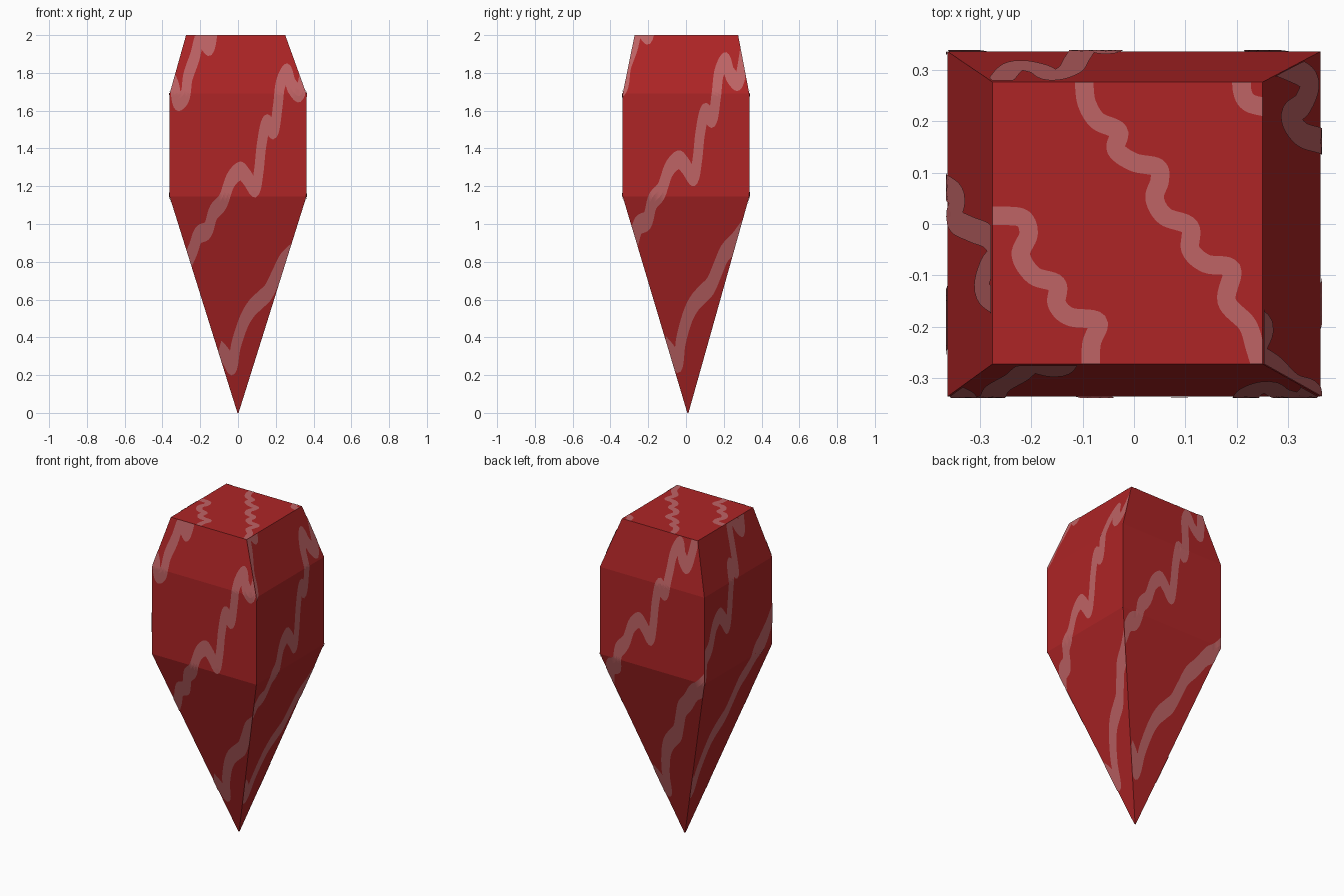
import bpy, bmesh
from mathutils import Vector

if "Cube" in bpy.data.objects:
    bpy.data.objects.remove(bpy.data.objects["Cube"])

def material(name, rgb):
    m = bpy.data.materials.new(name)
    m.diffuse_color = (*rgb, 1)
    m.use_nodes = True
    m.node_tree.nodes["Principled BSDF"].inputs["Base Color"].default_value = m.diffuse_color
    return m

RED = material("deep red", (0.42, 0.018, 0.019))
PINK = material("pale vein", (0.52, 0.125, 0.13))

# gem rings: z, x min, x max, y min, y max
RINGS = [(0, -0.003, 0.003, 0.007, 0.013),
         (1.145, -0.362, 0.362, -0.335, 0.335),
         (1.69, -0.362, 0.362, -0.335, 0.335),
         (2.0, -0.275, 0.25, -0.272, 0.276)]
LIFT = 0.003

def section(z):
    for a, b in zip(RINGS, RINGS[1:]):
        if z <= b[0]:
            t = (z - a[0]) / (b[0] - a[0])
            return [p + (q - p) * t for p, q in zip(a[1:], b[1:])]
    return list(RINGS[-1][1:])

def clamp(v, lo, hi):
    return max(lo, min(hi, v))

def finish(bm, name, mat):
    me = bpy.data.meshes.new(name)
    bm.to_mesh(me)
    bm.free()
    me.materials.append(mat)
    ob = bpy.data.objects.new(name, me)
    bpy.context.collection.objects.link(ob)

# gem body
bm = bmesh.new()
loops = [[bm.verts.new(p) for p in ((x0, y0, z), (x1, y0, z), (x1, y1, z), (x0, y1, z))]
         for z, x0, x1, y0, y1 in RINGS]
for a, b in zip(loops, loops[1:]):
    for i in range(4):
        j = (i + 1) % 4
        bm.faces.new((a[i], a[j], b[j], b[i]))
bm.faces.new(loops[-1])
bm.faces.new(loops[0][::-1])
finish(bm, "gem_body", RED)

# vein centre lines on the front (x, z)
SIDE_VEINS = [
    [(-.34, .62), (-.29, .75), (-.24, .86), (-.21, .94), (-.16, .97), (-.13, 1.06), (-.08, 1.12),
     (-.04, 1.23), (.01, 1.28), (.045, 1.25), (.09, 1.19), (.11, 1.28), (.125, 1.42),
     (.15, 1.53), (.19, 1.5), (.21, 1.62), (.225, 1.74), (.26, 1.8), (.285, 1.73),
     (.33, 1.7), (.36, 1.85), (.38, 2.0)],
    [(-.1, .34), (-.065, .3), (-.03, .25), (-.01, .36), (.03, .48), (.07, .55), (.12, .6),
     (.16, .64), (.2, .72), (.24, .8), (.3, .86), (.36, .93), (.42, .97), (.5, 1.05), (.6, 1.2)],
    [(-.36, 1.78), (-.335, 1.72), (-.32, 1.65), (-.28, 1.68), (-.265, 1.78), (-.23, 1.88),
     (-.2, 1.98), (-.15, 1.94), (-.13, 2.05)],
]
# vein centre lines on the top (x, y)
TOP_VEINS = [
    [(-.096, .3), (-.096, .26), (-.09, .23), (-.07, .2), (-.03, .18), (-.035, .145), (0, .12),
     (.045, .11), (.05, .085), (.04, .05), (.06, .015), (.108, -.005), (.11, -.05),
     (.14, -.077), (.19, -.088), (.18, -.15), (.22, -.195), (.235, -.24), (.25, -.29)],
    [(-.3, .016), (-.25, .016), (-.215, .01), (-.205, -.02), (-.22, -.06), (-.195, -.1), (-.15, -.117),
     (-.15, -.155), (-.125, -.18), (-.07, -.19), (-.083, -.235), (-.083, -.3)],
    [(.21, .3), (.21, .26), (.225, .235), (.27, .225)],
]

def smooth(pts, n=8):
    """Catmull-Rom sampling through the points."""
    p = [Vector(q) for q in [pts[0]] + pts + [pts[-1]]]
    out = []
    for a, b, c, d in zip(p, p[1:], p[2:], p[3:]):
        for i in range(n):
            t = i / n
            out.append(0.5 * (2 * b + (c - a) * t + (2 * a - 5 * b + 4 * c - d) * t * t
                              + (3 * b - a - 3 * c + d) * t ** 3))
    return out + [p[-1]]

def ribbon(name, path, half, stretch, place, outward):
    """Thin vein plate following a flat path, laid on the surface by place()."""
    pts = [Vector((p.x, p.y / stretch)) for p in smooth(path)]
    bm = bmesh.new()
    rows = []
    for i, p in enumerate(pts):
        d = (pts[min(i + 1, len(pts) - 1)] - pts[max(i - 1, 0)]).normalized()
        n = Vector((-d.y, d.x)) * half
        rows.append([bm.verts.new(place(q.x, q.y * stretch))
                     for q in (p - n, p - n / 3, p + n / 3, p + n)])
    for a, b in zip(rows, rows[1:]):
        for j in range(3):
            bm.faces.new((a[j], a[j + 1], b[j + 1], b[j]))
    # drop the parts squeezed flat beyond the gem's edges
    bm.normal_update()
    bmesh.ops.delete(bm, geom=[f for f in bm.faces if f.calc_area() < 1e-8], context='FACES')
    for f in bm.faces:
        if f.normal.dot(outward) < 0:
            f.normal_flip()
    finish(bm, name, PINK)

# four sides: name, outward direction, drift of the pattern
SIDES = [("front", (0, -1, 0), (0, 0)), ("right", (1, 0, 0), (-.05, .06)),
         ("back", (0, 1, 0), (-.10, .15)), ("left", (-1, 0, 0), (-.2, .24))]

def side_placer(name, du, dz):
    def place(u, z):
        k = clamp((z + dz / 2) / 1.145, 0, 1)
        u, z = u + du * k, clamp(z + dz * k, 0.02, 2)
        x0, x1, y0, y1 = section(z)
        if name == "front":
            return (clamp(u, x0, x1), y0 - LIFT, z)
        if name == "right":
            return (x1 + LIFT, clamp(u, y0, y1), z)
        if name == "back":
            return (clamp(-u, x0, x1), y1 + LIFT, z)
        return (x0 - LIFT, clamp(-u, y0, y1), z)
    return place

for name, out, (du, dz) in SIDES:
    for i, path in enumerate(SIDE_VEINS):
        ribbon(f"{name}_vein_{i + 1}", path, 0.025, 2, side_placer(name, du, dz), Vector(out))

# veins on the flat top
def place_top(x, y):
    x0, x1, y0, y1 = section(2)
    return (clamp(x, x0, x1), clamp(y, y0, y1), 2 + LIFT / 3)

for i, path in enumerate(TOP_VEINS):
    ribbon(f"top_vein_{i + 1}", path, 0.018, 1, place_top, Vector((0, 0, 1)))
